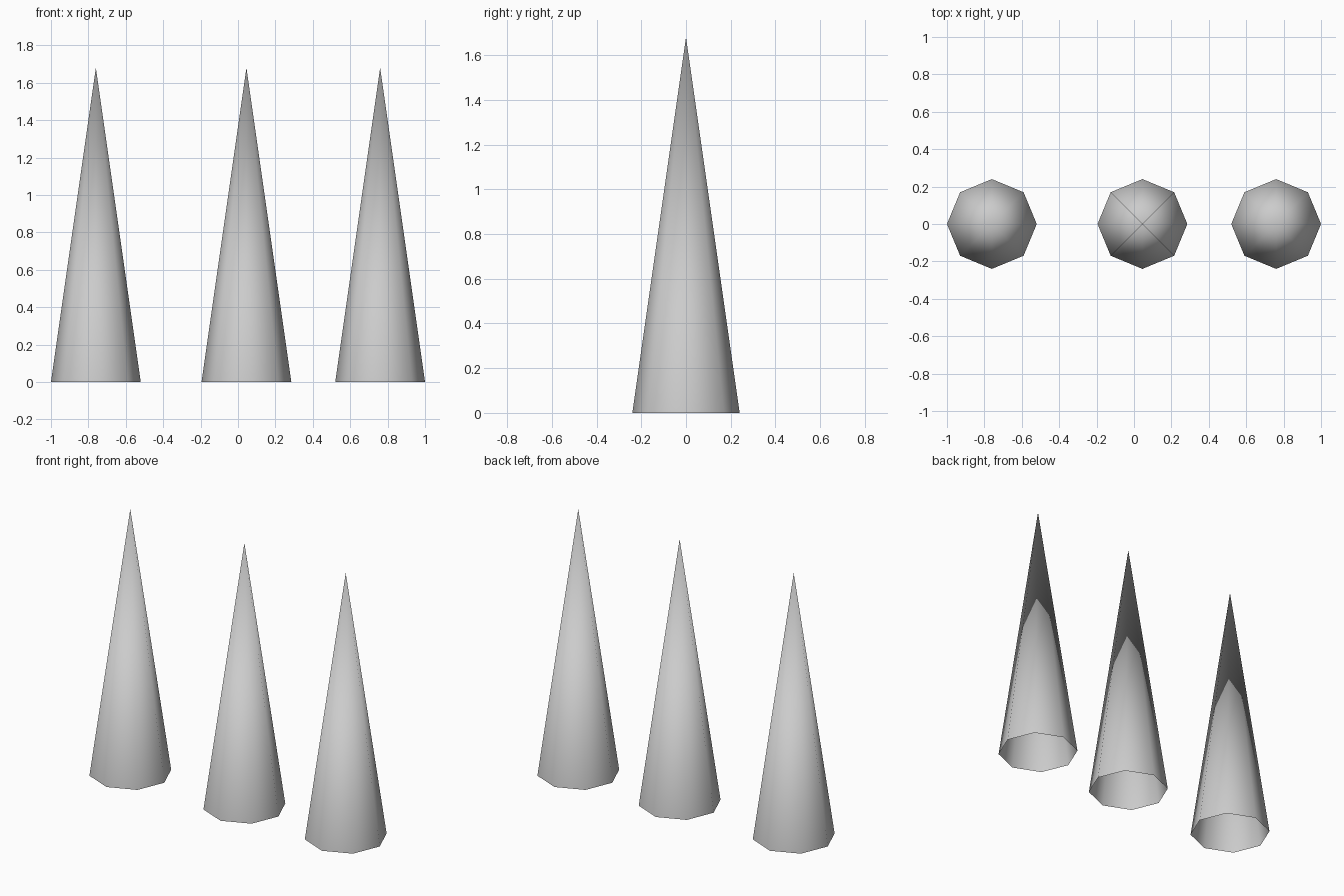
import bpy

if "Cube" in bpy.data.objects:
    bpy.data.objects.remove(bpy.data.objects["Cube"])

RADIUS, HEIGHT = 0.24, 1.68


def spike(name, x):
    # Eight-sided hollow cone, open at the bottom, smooth all over
    bpy.ops.mesh.primitive_cone_add(vertices=8, radius1=RADIUS, radius2=0,
                                    depth=HEIGHT, end_fill_type='NOTHING',
                                    location=(x, 0, HEIGHT / 2))
    bpy.context.object.name = name
    bpy.ops.object.shade_smooth()


# Row of three spikes, the middle one slightly off centre
for name, x in (("left_spike", -0.76), ("middle_spike", 0.045), ("right_spike", 0.76)):
    spike(name, x)
